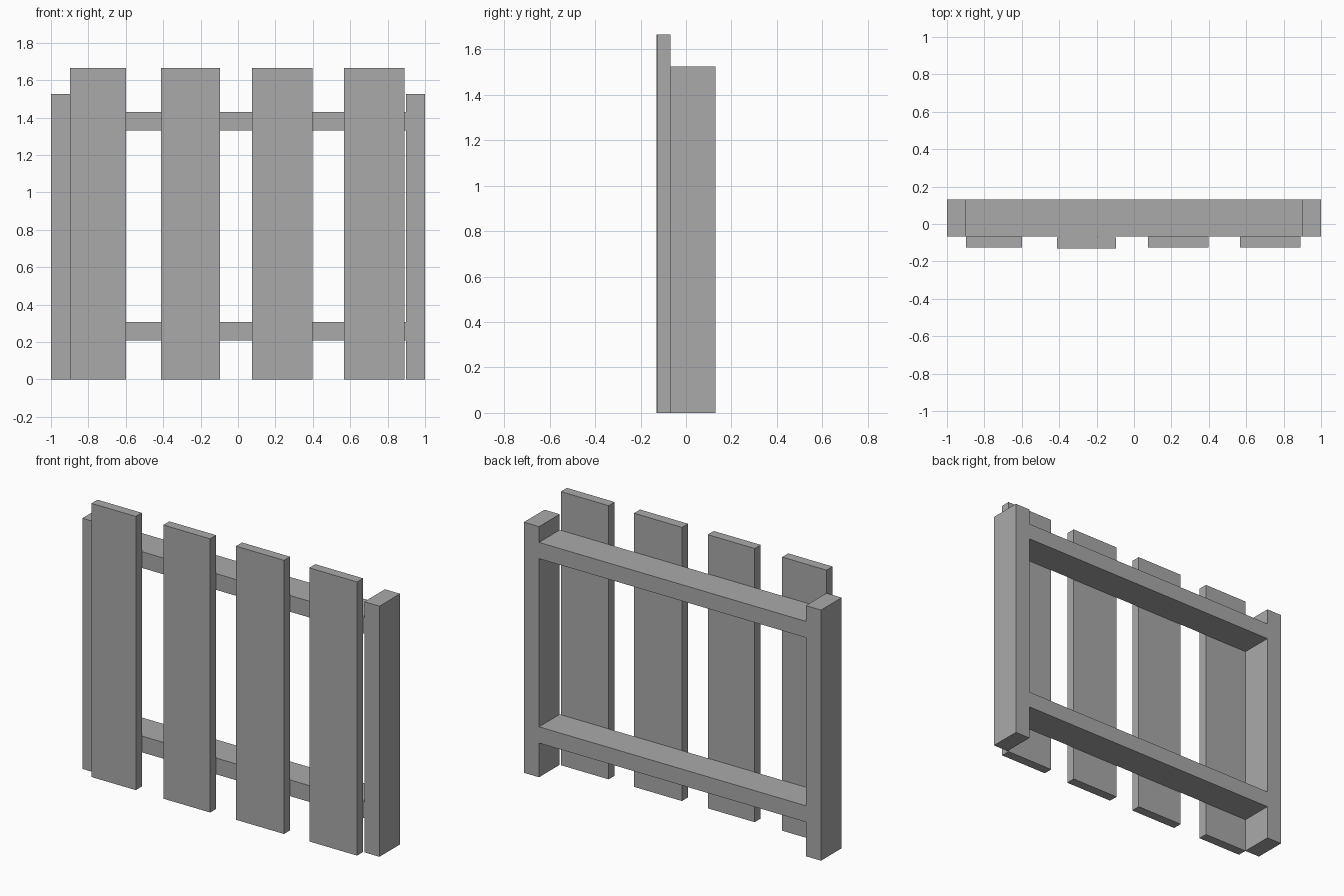
import bpy
import bmesh
from mathutils import Vector

cube = bpy.data.objects.get("Cube")
if cube:
    bpy.data.objects.remove(cube, do_unlink=True)

# Single grey material
grey = bpy.data.materials.new("plain_grey")
grey.use_nodes = True
colour = (0.4, 0.4, 0.4, 1)
grey.diffuse_color = colour
grey.node_tree.nodes["Principled BSDF"].inputs["Base Color"].default_value = colour


def box(name, x, y, z):
    """Add a box spanning the given (low, high) pairs."""
    bm = bmesh.new()
    bmesh.ops.create_cube(bm, size=1)
    for v in bm.verts:
        v.co = Vector(span[0] if c < 0 else span[1] for span, c in zip((x, y, z), v.co))
    mesh = bpy.data.meshes.new(name)
    bm.to_mesh(mesh)
    bm.free()
    mesh.materials.append(grey)
    obj = bpy.data.objects.new(name, mesh)
    bpy.context.collection.objects.link(obj)


FRAME_Y = (-0.068, 0.13)

# Side posts
box("right_post", (-1, -0.898), FRAME_Y, (0, 1.525))
box("left_post", (0.898, 1), FRAME_Y, (0, 1.525))

# Horizontal rails between the posts
for name, bottom in (("lower_rail", 0.208), ("upper_rail", 1.33)):
    box(name, (-0.898, 0.898), FRAME_Y, (bottom, bottom + 0.099))

# Front boards, the second standing slightly proud
boards = ((-0.898, -0.6, 0), (-0.412, -0.096, 0.004), (0.075, 0.398, 0), (0.568, 0.89, 0))
for i, (left, right, proud) in enumerate(boards, 1):
    box(f"board_{i}", (left, right), (-0.126 - proud, -0.068 - proud), (0, 1.665))
